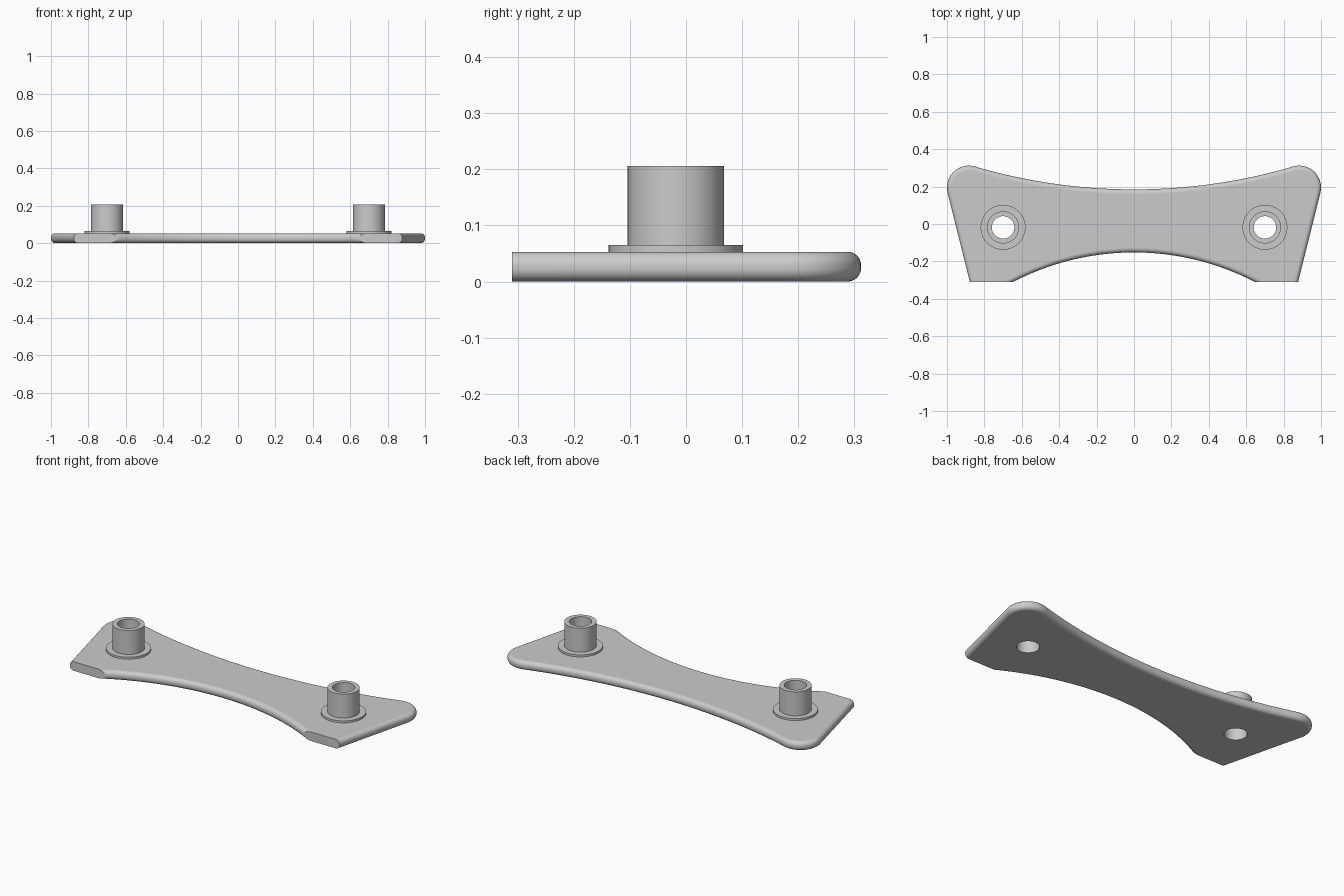
import bpy, bmesh, math
from mathutils import Vector

cube = bpy.data.objects.get("Cube")
if cube:
    bpy.data.objects.remove(cube, do_unlink=True)

GREY = (0.6, 0.6, 0.6, 1)
grey = bpy.data.materials.new("plain grey")
grey.use_nodes = True
grey.diffuse_color = GREY
grey.node_tree.nodes["Principled BSDF"].inputs["Base Color"].default_value = GREY

THICK, ROUND, FRONT = 0.053, 0.024, -0.31
BUSH_X, BUSH_Y, BORE = 0.7, -0.018, 0.06


def make_object(name, bm):
    bmesh.ops.recalc_face_normals(bm, faces=bm.faces)
    mesh = bpy.data.meshes.new(name)
    bm.to_mesh(mesh)
    bm.free()
    mesh.materials.append(grey)
    obj = bpy.data.objects.new(name, mesh)
    bpy.context.collection.objects.link(obj)
    return obj


def shade(obj):
    # Smooth curved walls, flat horizontal faces
    bpy.ops.object.select_all(action="DESELECT")
    obj.select_set(True)
    bpy.context.view_layer.objects.active = obj
    bpy.ops.object.shade_smooth_by_angle(angle=math.radians(35))
    for poly in obj.data.polygons:
        if abs(poly.normal.z) > 0.999:
            poly.use_smooth = False


def arc(cx, cy, r, a0, a1, n):
    return [Vector((cx + r * math.cos(a0 + (a1 - a0) * i / n),
                    cy + r * math.sin(a0 + (a1 - a0) * i / n))) for i in range(n + 1)]


def inset(points, d):
    # Move a counterclockwise outline inward with mitred corners
    out = []
    for i, p in enumerate(points):
        a = (p - points[i - 1]).normalized()
        b = (points[(i + 1) % len(points)] - p).normalized()
        na, nb = Vector((-a.y, a.x)), Vector((-b.y, b.x))
        out.append(p + (na + nb) * d / (1 + na.dot(nb)))
    return out


# Left half of the outline, running from the lower middle round to the upper middle
R_LOW, R_TOP, R_EAR = 1.4, 3.02, 0.117
EAR = Vector((0.883, 0.195))
low_end = math.asin(0.737 / R_LOW)
half = arc(0, -0.152 - R_LOW, R_LOW, math.pi / 2, math.pi / 2 - low_end, 24)
half.append(Vector((0.865, half[-1].y)))
top_y = 0.185 + R_TOP
ear_end = math.atan2(top_y - EAR.y, -EAR.x)
half += arc(EAR.x, EAR.y, R_EAR, -math.atan(0.25), ear_end, 20)
half += arc(0, top_y, R_TOP, ear_end - math.pi, -math.pi / 2, 24)[1:]
outline = half + [Vector((-p.x, p.y)) for p in half[-2:0:-1]]

# Plate: rounded rim built from stacked inset rings
bm = bmesh.new()
STEPS = 8
levels = []
for i in range(STEPS + 1):
    a = math.pi / 2 * i / STEPS
    levels.append((ROUND * (1 - math.sin(a)), ROUND * (1 - math.cos(a))))
levels += [(d, THICK - z) for d, z in reversed(levels)]
rings = [[bm.verts.new((p.x, p.y, z)) for p in inset(outline, d)] for d, z in levels]
for lower, upper in zip(rings, rings[1:]):
    for i in range(len(lower)):
        bm.faces.new((lower[i - 1], lower[i], upper[i], upper[i - 1]))
bm.faces.new(rings[0][::-1])
bm.faces.new(rings[-1])
plate = make_object("plate", bm)

# Cutter: two bolt holes and a block that trims the flat front lands
bm = bmesh.new()
for side in (-1, 1):
    made = bmesh.ops.create_cone(bm, cap_ends=True, segments=48, radius1=BORE, radius2=BORE, depth=0.3)
    bmesh.ops.translate(bm, verts=made["verts"], vec=(side * BUSH_X, BUSH_Y, 0))
made = bmesh.ops.create_cube(bm, size=1)
bmesh.ops.scale(bm, verts=made["verts"], vec=(3, 0.4, 0.5))
bmesh.ops.translate(bm, verts=made["verts"], vec=(0, FRONT - 0.2, 0))
cutter = make_object("trim_cutter", bm)
cutter.hide_render = True
mod = plate.modifiers.new("trim", "BOOLEAN")
mod.operation, mod.solver, mod.object = "DIFFERENCE", "EXACT", cutter
bpy.context.view_layer.objects.active = plate
bpy.ops.object.modifier_apply(modifier=mod.name)
bpy.data.objects.remove(cutter, do_unlink=True)
shade(plate)

# Flanged bushings, turned from one profile
PROFILE = [(BORE, THICK), (0.12, THICK), (0.12, 0.065), (0.086, 0.065), (0.086, 0.206), (BORE, 0.206)]
for name, side in (("right_bushing", -1), ("left_bushing", 1)):
    bm = bmesh.new()
    turned = [[bm.verts.new((r * math.cos(math.tau * i / 48), r * math.sin(math.tau * i / 48), z))
               for r, z in PROFILE] for i in range(48)]
    for i in range(48):
        a, b = turned[i - 1], turned[i]
        for k in range(len(PROFILE)):
            bm.faces.new((a[k - 1], b[k - 1], b[k], a[k]))
    bushing = make_object(name, bm)
    bushing.location = (side * BUSH_X, BUSH_Y, 0)
    shade(bushing)
